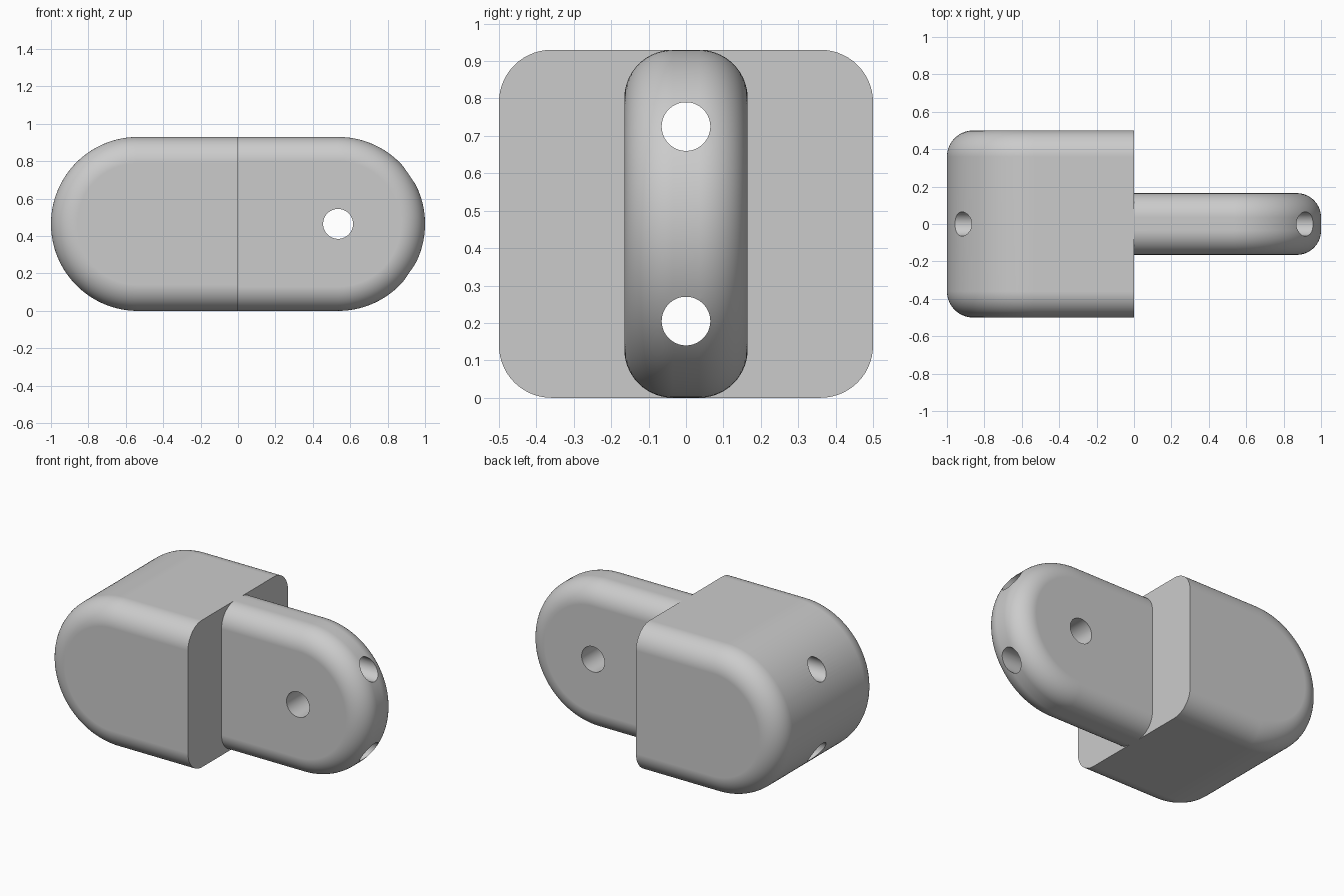
import bpy, bmesh
from math import sin, cos, pi, radians

RADIUS = 0.465       # half height, also the radius of the rounded ends
CENTRE = 1 - RADIUS  # distance of the end arc centre from the joint
ARC_STEPS, FILLET_STEPS = 64, 14

cube = bpy.data.objects.get("Cube")
if cube:
    bpy.data.objects.remove(cube, do_unlink=True)

grey = bpy.data.materials.new("light_grey")
grey.use_nodes = True
grey.diffuse_color = (0.6, 0.6, 0.6, 1)
grey.node_tree.nodes["Principled BSDF"].inputs["Base Color"].default_value = (0.6, 0.6, 0.6, 1)


def rounded_body(name, side, half_width, fillet):
    """Half stadium lofted along y, with its outline edges filleted."""
    quarter = [pi / 2 * k / FILLET_STEPS for k in range(FILLET_STEPS + 1)]
    layers = [(-half_width + fillet * (1 - cos(a)), fillet * (1 - sin(a))) for a in quarter]
    layers += [(-y, inset) for y, inset in reversed(layers)]

    bm = bmesh.new()
    rings = []
    for y, inset in layers:
        r = RADIUS - inset
        outline = [(0, -r)]
        for i in range(ARC_STEPS + 1):
            a = -pi / 2 + pi * i / ARC_STEPS
            outline.append((CENTRE + r * cos(a), r * sin(a)))
        outline.append((0, r))
        rings.append([bm.verts.new((side * x, y, RADIUS + z)) for x, z in outline])
    for lower, upper in zip(rings, rings[1:]):
        for i in range(len(lower) - 1):
            bm.faces.new((lower[i], lower[i + 1], upper[i + 1], upper[i]))
    # flat cheeks, then the flat joint face
    bm.faces.new(rings[0])
    bm.faces.new(rings[-1])
    bm.faces.new([r[0] for r in rings] + [r[-1] for r in reversed(rings)])
    bmesh.ops.recalc_face_normals(bm, faces=bm.faces)
    mesh = bpy.data.meshes.new(name)
    bm.to_mesh(mesh)
    bm.free()
    mesh.materials.append(grey)
    obj = bpy.data.objects.new(name, mesh)
    bpy.context.collection.objects.link(obj)
    return obj


def drill(obj, location, rotation, radius):
    """Cut a round through hole."""
    bpy.ops.mesh.primitive_cylinder_add(vertices=64, radius=radius, depth=3,
                                        location=location, rotation=rotation)
    cutter = bpy.context.object
    cutter.hide_render = True
    cutter.data.materials.append(grey)
    cut = obj.modifiers.new("hole", 'BOOLEAN')
    cut.operation, cut.solver, cut.object = 'DIFFERENCE', 'EXACT', cutter
    bpy.context.view_layer.objects.active = obj
    bpy.ops.object.modifier_apply(modifier=cut.name)
    bpy.data.objects.remove(cutter, do_unlink=True)


# wide block on the right, narrow tongue on the left
block = rounded_body("wide_block", -1, 0.5, 0.14)
tongue = rounded_body("narrow_tongue", 1, 0.165, 0.13)

# two long bores through both parts, and a cross pin hole in the tongue
for part in (block, tongue):
    for offset in (-0.26, 0.26):
        drill(part, (0, 0, RADIUS + offset), (0, pi / 2, 0), 0.065)
drill(tongue, (CENTRE, 0, RADIUS), (pi / 2, 0, 0), 0.08)

# smooth fillets with crisp hole rims and flat cheeks
for part in (block, tongue):
    bpy.ops.object.select_all(action='DESELECT')
    part.select_set(True)
    bpy.context.view_layer.objects.active = part
    bpy.ops.object.shade_smooth_by_angle(angle=radians(30))
    part.modifiers.new("even_normals", 'WEIGHTED_NORMAL').keep_sharp = True
